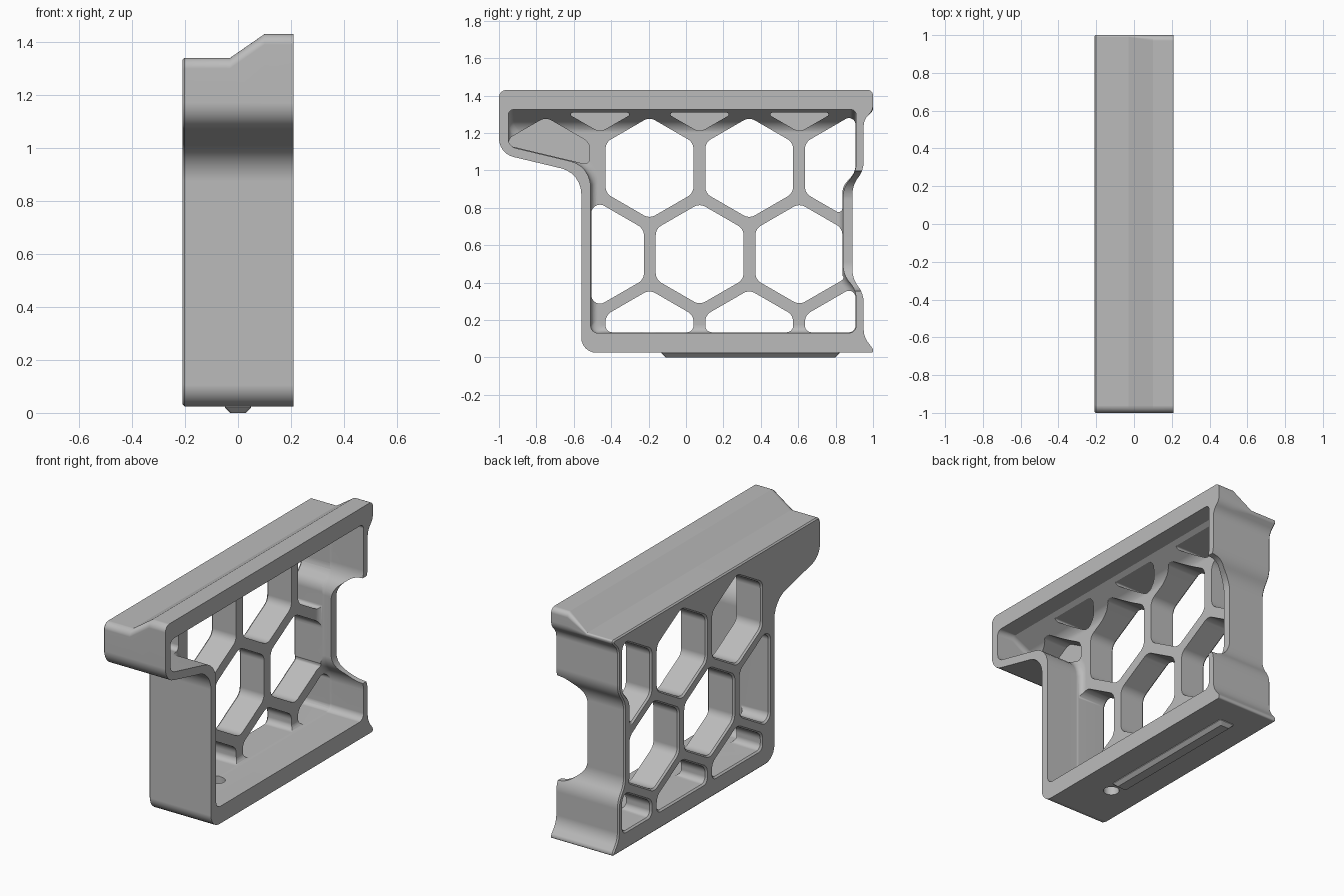
import bpy, bmesh, math
from mathutils import Vector

cube = bpy.data.objects.get("Cube")
if cube:
    bpy.data.objects.remove(cube, do_unlink=True)

grey = bpy.data.materials.new("plain_grey")
grey.use_nodes = True
grey.diffuse_color = (0.5, 0.5, 0.5, 1)
grey.node_tree.nodes["Principled BSDF"].inputs["Base Color"].default_value = (0.5, 0.5, 0.5, 1)


def rounded(points, steps=6):
    """Round each corner (a, b, cut) of a polygon with an arc."""
    out, n = [], len(points)
    for i, (a, b, cut) in enumerate(points):
        p = Vector((a, b))
        to_prev = Vector(points[i - 1][:2]) - p
        to_next = Vector(points[(i + 1) % n][:2]) - p
        d = min(cut, to_prev.length * 0.48, to_next.length * 0.48)
        s, e = p + to_prev.normalized() * d, p + to_next.normalized() * d
        w = math.sin(to_prev.angle(to_next) / 2)
        for k in range(steps + 1):
            t = k / steps
            f, g, h = (1 - t) ** 2, 2 * w * t * (1 - t), t * t
            out.append((s * f + p * g + e * h) / (f + g + h))
    return out


def inset(points, dist):
    """Offset a counter-clockwise polygon inwards."""
    out, n = [], len(points)
    for i, (a, b, cut) in enumerate(points):
        p = Vector((a, b))
        u = (p - Vector(points[i - 1][:2])).normalized()
        v = (Vector(points[(i + 1) % n][:2]) - p).normalized()
        m = Vector((-u.y - v.y, u.x + v.x))
        q = p + m * dist / max(0.3, 1 + u.dot(v))
        out.append((q.x, q.y, cut))
    return out


def clip_hex(points, cy, cz, half):
    """Keep the part of a polygon inside an upright hexagon."""
    poly = [Vector(p[:2]) for p in points]
    centre = Vector((cy, cz))
    for k in range(6):
        nrm = Vector((math.cos(k * math.pi / 3), math.sin(k * math.pi / 3)))
        out = []
        for i, q in enumerate(poly):
            p = poly[i - 1]
            dp, dq = (p - centre).dot(nrm) - half, (q - centre).dot(nrm) - half
            if dp * dq < 0:
                out.append(p.lerp(q, dp / (dp - dq)))
            if dq <= 0:
                out.append(q)
        poly = out
    return [(p.x, p.y, 0.035) for i, p in enumerate(poly)
            if (p - poly[i - 1]).length > 0.004]


def loft(bm, sections, axis="x"):
    """Skin matching sections (position, points) along an axis."""
    place = {"x": lambda t, p: (t, p[0], p[1]),
             "y": lambda t, p: (p[0], t, p[1]),
             "z": lambda t, p: (p[0], p[1], t)}[axis]
    rings = [[bm.verts.new(place(t, p)) for p in pts] for t, pts in sections]
    n = len(rings[0])
    for r, s in zip(rings, rings[1:]):
        for i in range(n):
            bm.faces.new((r[i], r[(i + 1) % n], s[(i + 1) % n], s[i]))
    bm.faces.new(rings[0][::-1])
    bm.faces.new(rings[-1])


def finish(name, bm):
    bmesh.ops.recalc_face_normals(bm, faces=bm.faces[:])
    mesh = bpy.data.meshes.new(name)
    bm.to_mesh(mesh)
    bm.free()
    mesh.materials.append(grey)
    obj = bpy.data.objects.new(name, mesh)
    bpy.context.collection.objects.link(obj)
    return obj


def activate(obj):
    bpy.ops.object.select_all(action="DESELECT")
    obj.select_set(True)
    bpy.context.view_layer.objects.active = obj


def cut(obj, cutter):
    cutter.hide_render = True
    mod = obj.modifiers.new("cut", "BOOLEAN")
    mod.operation, mod.solver, mod.object = "DIFFERENCE", "EXACT", cutter
    activate(obj)
    bpy.ops.object.modifier_apply(modifier=mod.name)
    bpy.data.objects.remove(cutter, do_unlink=True)


def outer(top):
    return [(-1, top, 0.04), (-1, 1.09, 0.08), (-0.56, 0.985, 0.11), (-0.56, 0.025, 0.08),
            (1, 0.025, 0.012), (1, 0.045, 0.012), (0.95, 0.11, 0.05), (0.95, 0.34, 0.05),
            (0.89, 0.42, 0.05), (0.89, 0.92, 0.05), (0.95, 1.0, 0.05), (0.95, 1.27, 0.05),
            (1, 1.32, 0.03), (1, top, 0.03)]


def inner(top):
    return [(-0.95, top, 0.03), (-0.95, 1.128, 0.04), (-0.51, 1.023, 0.11), (-0.51, 0.13, 0.04),
            (0.91, 0.13, 0.04), (0.91, 0.36, 0.05), (0.84, 0.44, 0.05), (0.84, 0.91, 0.05),
            (0.91, 0.99, 0.05), (0.91, top, 0.03)]


# Bracket body with a stepped, sloping top
LOW, HIGH = 1.34, 1.43
bm = bmesh.new()
loft(bm, [(-0.21, rounded(inset(outer(LOW), 0.008))), (-0.202, rounded(outer(LOW))),
          (-0.03, rounded(outer(LOW))), (0.1, rounded(outer(HIGH))),
          (0.21, rounded(outer(HIGH)))])
body = finish("bracket_body", bm)

# Open pocket: filleted at the lattice, with a sloping ceiling
FACE, FILLET = -0.04, 0.04
sections = []
for k in range(6):
    a = k / 5 * math.pi / 2
    x = FACE + FILLET * (1 - math.cos(a))
    sections.append((x, rounded(inset(inner(1.24 + 0.6 * (x - FACE)), FILLET * (1 - math.sin(a))))))
sections += [(0.1, rounded(inner(1.325))), (0.3, rounded(inner(1.325)))]
bm = bmesh.new()
loft(bm, sections)
cut(body, finish("pocket_cutter", bm))

# Honeycomb: through holes, and blind ones under the top and in the overhang
PITCH, HALF = 0.533, 0.235
ROW = PITCH * math.sqrt(3) / 2
area = inset(inner(1.312), 0.004)
bm = bmesh.new()
for row in range(4):
    start = -0.195 if row % 2 == 0 else -0.46
    for col in range(3):
        cell = clip_hex(area, start + col * PITCH, 0.09 + row * ROW, HALF)
        ring = rounded(cell)
        if row == 3:
            loft(bm, [(-0.15, ring), (0.09, ring)])
        else:
            loft(bm, [(-0.225, rounded(inset(cell, -0.022))), (-0.2, ring), (0.09, ring)])
ring = rounded(clip_hex(area, -0.75, 0.09 + 2 * ROW, HALF))
loft(bm, [(-0.15, ring), (0.09, ring)])
cut(body, finish("honeycomb_cutter", bm))

# Rear wall set back between the upper and lower lips
notch = rounded([(0.04, 0.45, 0.06), (0.15, 0.36, 0.04), (0.35, 0.34, 0.01),
                 (0.35, 1.01, 0.01), (0.15, 0.99, 0.04), (0.04, 0.9, 0.06)])
bm = bmesh.new()
loft(bm, [(0.72, notch), (1.1, notch)], "y")
cut(body, finish("notch_cutter", bm))

# Screw hole in the floor
circle = [(0.045 * math.cos(k * math.pi / 16), -0.2 + 0.045 * math.sin(k * math.pi / 16))
          for k in range(32)]
bm = bmesh.new()
loft(bm, [(-0.1, circle), (0.22, circle)], "z")
cut(body, finish("hole_cutter", bm))

# Locating ridge under the base
ridge = [(-0.05, -0.13, 0.01), (0.05, -0.13, 0.01), (0.05, 0.82, 0.01), (-0.05, 0.82, 0.01)]
bm = bmesh.new()
loft(bm, [(0, rounded(inset(ridge, 0.02), 3)), (0.02, rounded(ridge, 3)),
          (0.04, rounded(ridge, 3))], "z")
base_ridge = finish("base_ridge", bm)

# Smooth shading with crisp edges
for obj in (body, base_ridge):
    activate(obj)
    bpy.ops.object.shade_smooth_by_angle(angle=math.radians(30))
    obj.modifiers.new("flat_normals", "WEIGHTED_NORMAL").keep_sharp = True
